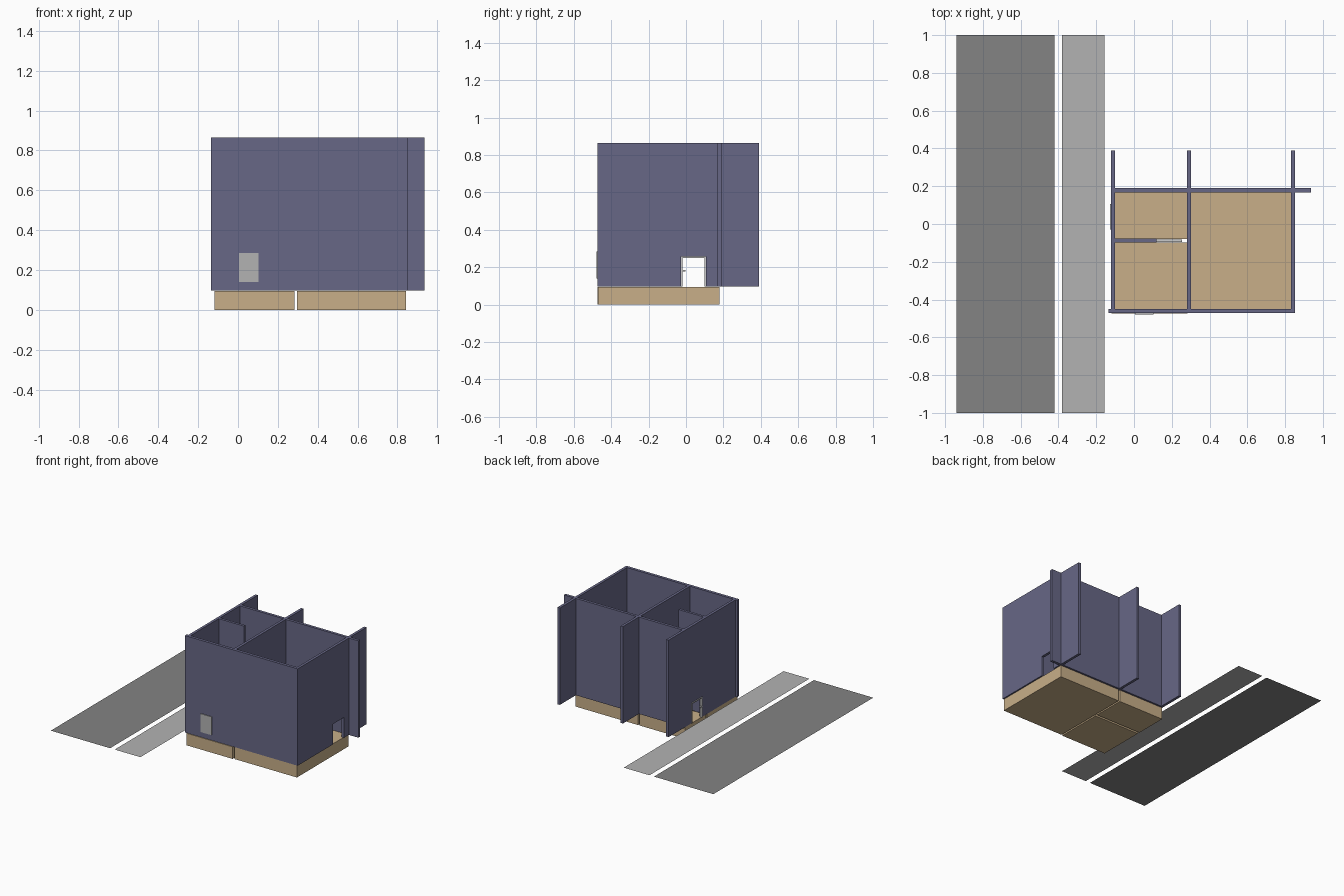
import bpy, bmesh

if "Cube" in bpy.data.objects:
    bpy.data.objects.remove(bpy.data.objects["Cube"])

Z0, Z1 = 0.097, 0.864            # floor level and wall top
DOOR_Y0, DOOR_Y1, DOOR_TOP = -0.028, 0.107, 0.258


def material(name, r, g, b):
    m = bpy.data.materials.new(name)
    m.diffuse_color = (r, g, b, 1)
    m.use_nodes = True
    m.node_tree.nodes["Principled BSDF"].inputs["Base Color"].default_value = m.diffuse_color
    return m


WALL = material("wall_blue", 0.136, 0.136, 0.24)
TAN = material("floor_tan", 0.58, 0.43, 0.25)
ROAD = material("asphalt", 0.23, 0.23, 0.23)
PALE = material("pale_grey", 0.45, 0.45, 0.45)
WHITE = material("frame_white", 0.8, 0.8, 0.8)


def prism(name, points, offset, mat):
    """Extrude a closed flat outline by an offset; no offset gives a sheet."""
    bm = bmesh.new()
    face = bm.faces.new([bm.verts.new(p) for p in points])
    if any(offset):
        ext = bmesh.ops.extrude_face_region(bm, geom=[face])
        verts = [v for v in ext["geom"] if isinstance(v, bmesh.types.BMVert)]
        bmesh.ops.translate(bm, verts=verts, vec=offset)
    bmesh.ops.recalc_face_normals(bm, faces=bm.faces)
    if not any(offset) and bm.faces[:][0].normal.z < 0:
        bmesh.ops.reverse_faces(bm, faces=bm.faces)
    mesh = bpy.data.meshes.new(name)
    bm.to_mesh(mesh)
    bm.free()
    obj = bpy.data.objects.new(name, mesh)
    mesh.materials.append(mat)
    bpy.context.collection.objects.link(obj)
    return obj


def box(name, x, y, z, mat):
    pts = [(x[0], y[0], z[0]), (x[1], y[0], z[0]), (x[1], y[1], z[0]), (x[0], y[1], z[0])]
    return prism(name, pts, (0, 0, z[1] - z[0]), mat)


def door_wall(name, x, y):
    """Wall running along y with a doorway notched out of its foot."""
    outline = [(y[0], Z0), (DOOR_Y0, Z0), (DOOR_Y0, DOOR_TOP), (DOOR_Y1, DOOR_TOP),
               (DOOR_Y1, Z0), (y[1], Z0), (y[1], Z1), (y[0], Z1)]
    return prism(name, [(x[0], a, b) for a, b in outline], (x[1] - x[0], 0, 0), WALL)


def door_frame(name, a0, a1, place, depth):
    """Thin three-sided frame; place maps (along, z) to a 3D point."""
    t = 0.008
    top = DOOR_TOP
    outline = [(a0, Z0), (a0 + t, Z0), (a0 + t, top - t), (a1 - t, top - t),
               (a1 - t, Z0), (a1, Z0), (a1, top), (a0, top)]
    return prism(name, [place(a, z) for a, z in outline], depth, WHITE)


# Road and pavement sheets
for name, x0, x1, mat in (("road", -0.94, -0.42, ROAD), ("pavement", -0.38, -0.155, PALE)):
    box_pts = [(x0, -1, Z0), (x1, -1, Z0), (x1, 1, Z0), (x0, 1, Z0)]
    prism(name, box_pts, (0, 0, 0), mat)

# Floor slabs, one per room
box("floor_large_room", (0.296, 0.844), (-0.468, 0.178), (0, 0.095), TAN)
box("floor_front_room", (-0.118, 0.284), (-0.474, -0.097), (0, 0.095), TAN)
box("floor_back_room", (-0.118, 0.284), (-0.08, 0.178), (0, 0.095), TAN)

# Walls across the house
box("front_wall", (-0.135, 0.853), (-0.472, -0.449), (Z0, Z1), WALL)
box("back_wall", (-0.12, 0.937), (0.168, 0.19), (Z0, Z1), WALL)
box("inner_partition", (-0.105, 0.12), (-0.098, -0.078), (Z0, Z1), WALL)

# Walls along the house, with aligned doorways
for name, x0 in (("left_wall", -0.121), ("middle_wall", 0.28), ("right_wall", 0.832)):
    door_wall(name, (x0, x0 + 0.021), (-0.47, 0.39))

# Door frames and handle
door_frame("entrance_frame", DOOR_Y0, DOOR_Y1, lambda a, z: (-0.126, a, z), (0.016, 0, 0))
door_frame("inner_door_frame", 0.12, 0.255, lambda a, z: (a, -0.094, z), (0, 0.012, 0))
box("entrance_handle", (-0.124, -0.112), (-0.02, -0.004), (0.178, 0.186), WHITE)

# Window pane on the front
box("front_window", (0.005, 0.103), (-0.478, -0.47), (0.14, 0.285), PALE)
